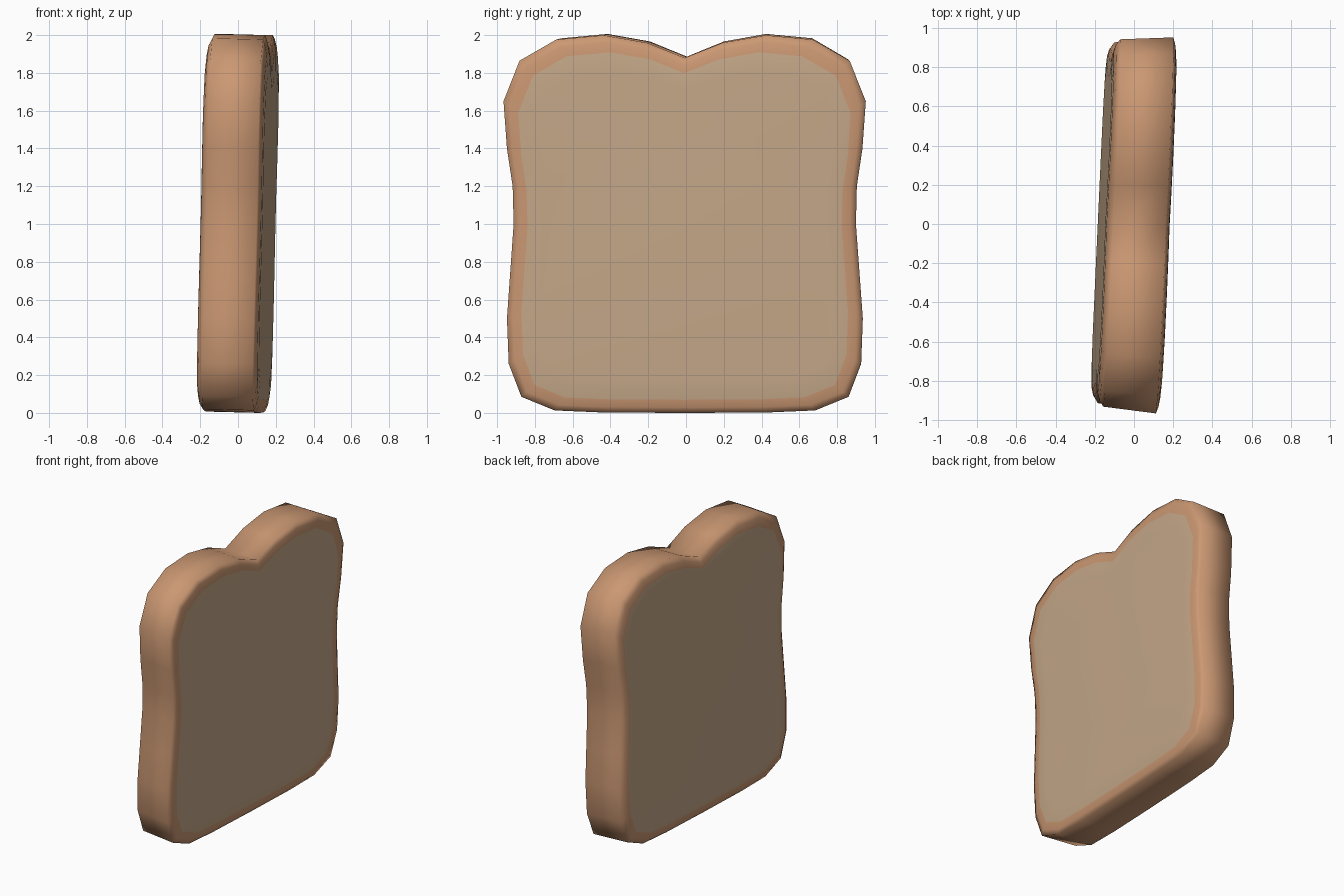
import bpy, bmesh
from mathutils import Matrix, Vector

if "Cube" in bpy.data.objects:
    bpy.data.objects.remove(bpy.data.objects["Cube"])

def material(name, rgb):
    m = bpy.data.materials.new(name)
    m.diffuse_color = (*rgb, 1)
    m.use_nodes = True
    m.node_tree.nodes["Principled BSDF"].inputs["Base Color"].default_value = m.diffuse_color
    return m

crust = material("brown crust", (0.597, 0.314, 0.171))
crumb = material("pale crumb", (0.558, 0.392, 0.250))

# Half outline of the slice (y, z), from the top notch down to the base
half = [(0.2, 1.96), (0.43, 2.0), (0.68, 1.977), (0.875, 1.865), (0.96, 1.65),
        (0.942, 1.4), (0.912, 1.2), (0.907, 1.0), (0.925, 0.75), (0.943, 0.5),
        (0.934, 0.26), (0.867, 0.085), (0.69, 0.013), (0.43, 0.002)]
outline = [(0, 1.88)] + half + [(0, 0.0)] + [(-y, z) for y, z in reversed(half)]

# Cross-section rings: x, y scale, z scale, z centre after scaling
rings = [(-0.164, 0.82, 0.82, 0.99), (-0.160, 0.905, 0.92, 0.99),
         (-0.15, 0.945, 0.965, 0.995), (-0.13, 0.977, 1.0, 1.0),
         (0.15 - 0.01, 1.0, 1.0, 1.0), (0.152, 0.965, 0.965, 0.995),
         (0.160, 0.918, 0.92, 0.99), (0.164, 0.83, 0.82, 0.99)]

bm = bmesh.new()
loops = [[bm.verts.new((x, y * sy, zc + (z - 1) * sz)) for y, z in outline]
         for x, sy, sz, zc in rings]
n = len(outline)
for k in range(len(loops) - 1):
    a, b = loops[k], loops[k + 1]
    for i in range(n):
        j = (i + 1) % n
        f = bm.faces.new((a[i], a[j], b[j], b[i]))
        f.material_index = 1 if k in (0, len(loops) - 2) else 0

# Flat crumb centres on both sides
for loop in (loops[0], loops[-1]):
    bm.faces.new(loop).material_index = 1

# The slice is turned and leaned a little
tilt = Matrix.Rotation(-0.046, 4, 'Z') @ Matrix.Rotation(0.025, 4, 'Y')
centre = Vector((0, 0, 1))
for v in bm.verts:
    v.co = tilt @ (v.co - centre) + centre
low = min(v.co.z for v in bm.verts)
for v in bm.verts:
    v.co.z -= low

bmesh.ops.recalc_face_normals(bm, faces=bm.faces)
for f in bm.faces:
    f.smooth = True
mesh = bpy.data.meshes.new("bread_slice")
bm.to_mesh(mesh)
bm.free()
mesh.materials.append(crust)
mesh.materials.append(crumb)
bpy.context.collection.objects.link(bpy.data.objects.new("bread_slice", mesh))
